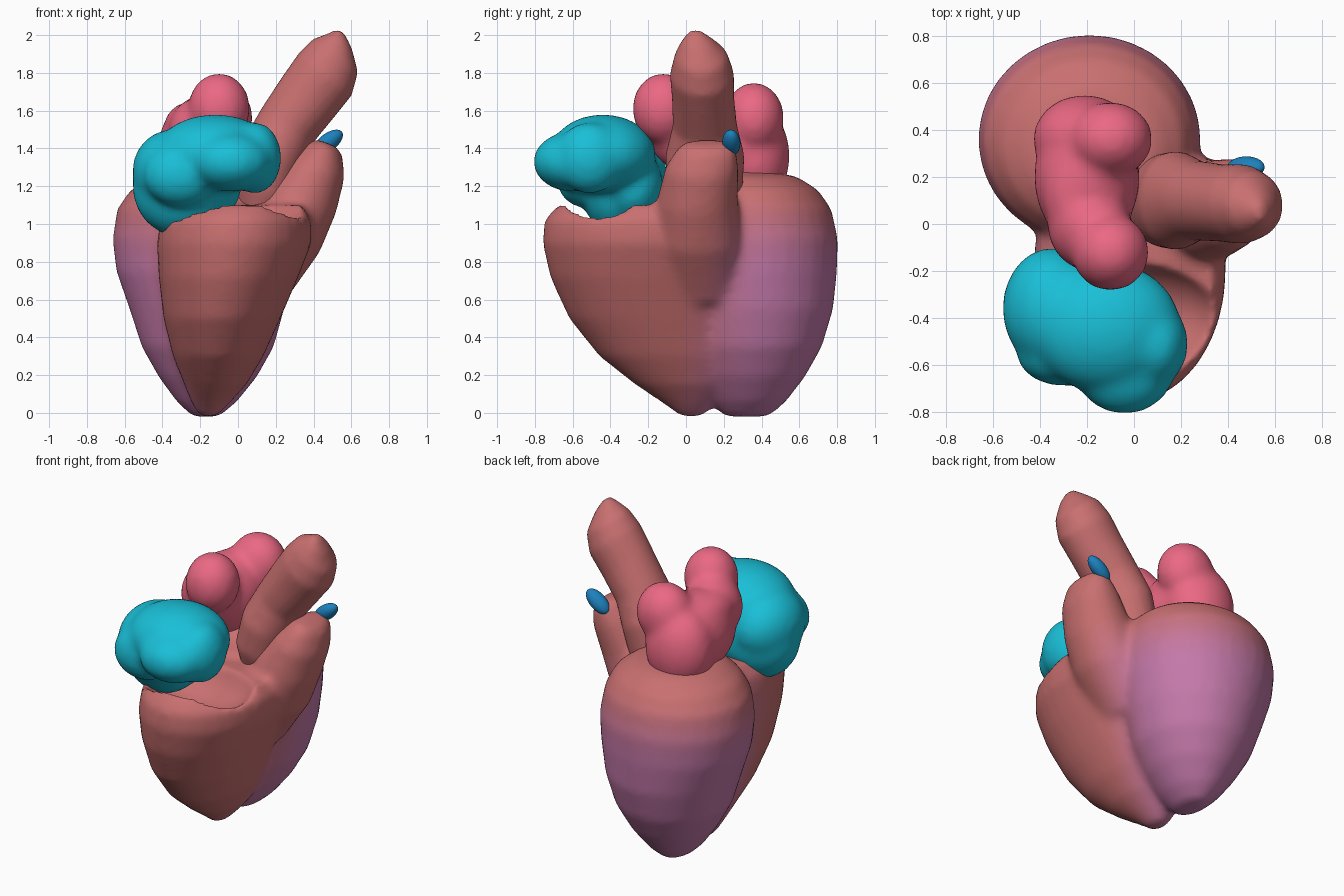
import bpy, bmesh
from math import sin, cos, pi, radians
from mathutils import Vector, Matrix

if "Cube" in bpy.data.objects:
    bpy.data.objects.remove(bpy.data.objects["Cube"])


def material(name, rgb):
    m = bpy.data.materials.new(name)
    m.diffuse_color = (*rgb, 1)
    m.use_nodes = True
    m.node_tree.nodes["Principled BSDF"].inputs["Base Color"].default_value = m.diffuse_color
    return m


def loft(bm, sections, n=32):
    """Closed body through elliptical rings (x, y, z, rx, ry, lean towards +x in degrees)."""
    rings = []
    for x, y, z, rx, ry, lean in sections:
        rot = Matrix.Rotation(radians(lean), 3, 'Y')
        rings.append([bm.verts.new(Vector((x, y, z)) + rot @ Vector(
            (rx * cos(2 * pi * i / n), ry * sin(2 * pi * i / n), 0))) for i in range(n)])
    faces = [bm.faces.new(rings[0]), bm.faces.new(rings[-1])]
    for a, b in zip(rings, rings[1:]):
        faces += [bm.faces.new((a[i], a[(i + 1) % n], b[(i + 1) % n], b[i])) for i in range(n)]
    bmesh.ops.recalc_face_normals(bm, faces=faces)


def blob(bm, loc, radii, turn=(0, 0, 0)):
    rot = Matrix.Rotation(radians(turn[2]), 4, 'Z') @ Matrix.Rotation(radians(turn[1]), 4, 'Y') \
        @ Matrix.Rotation(radians(turn[0]), 4, 'X')
    mat = Matrix.Translation(loc) @ rot @ Matrix.Diagonal((*radii, 1))
    bmesh.ops.create_uvsphere(bm, u_segments=32, v_segments=20, radius=1, matrix=mat)


def make(name, bm, voxel=None, smooth=6, cutter=None, mat=None):
    """Turn a bmesh into an object, fusing its pieces into one soft skin."""
    me = bpy.data.meshes.new(name)
    bm.to_mesh(me)
    bm.free()
    ob = bpy.data.objects.new(name, me)
    bpy.context.collection.objects.link(ob)
    if cutter:
        fuse = ob.modifiers.new("fuse_first", 'REMESH')
        fuse.mode, fuse.voxel_size = 'VOXEL', voxel
        cut = ob.modifiers.new("cut", 'BOOLEAN')
        cut.operation, cut.object, cut.solver = 'DIFFERENCE', cutter, 'EXACT'
    if voxel:
        fuse = ob.modifiers.new("fuse", 'REMESH')
        fuse.mode, fuse.voxel_size = 'VOXEL', voxel
        soft = ob.modifiers.new("soften", 'SMOOTH')
        soft.factor, soft.iterations = 0.5, smooth
    dg = bpy.context.evaluated_depsgraph_get()
    ob.data = bpy.data.meshes.new_from_object(ob.evaluated_get(dg))
    ob.modifiers.clear()
    ob.data.polygons.foreach_set("use_smooth", [True] * len(ob.data.polygons))
    if mat:
        ob.data.materials.clear()
        ob.data.materials.append(mat)
    return ob


SALMON, PURPLE = Vector((.58, .16, .16)), Vector((.55, .19, .40))
salmon = material("salmon", SALMON)

# hollow where the right atrium sits
bm = bmesh.new()
blob(bm, (-.02, -.41, 1.16), (.40, .25, .25))
hollow = make("valve_hollow_cutter", bm)
hollow.hide_render = True
hollow.hide_viewport = False

# ventricles: left egg, right chamber and outflow fused together
bm = bmesh.new()
loft(bm, [(-.17, .32, -.02, .07, .12, 0), (-.165, .33, .06, .16, .20, 0),
          (-.16, .34, .19, .26, .29, 0), (-.16, .35, .35, .35, .37, 0),
          (-.165, .36, .55, .41, .42, 0), (-.185, .36, .75, .46, .44, 0),
          (-.19, .36, .92, .475, .445, 0), (-.19, .35, 1.08, .45, .42, 0),
          (-.18, .34, 1.18, .39, .36, 0), (-.17, .32, 1.25, .28, .27, 0),
          (-.17, .32, 1.28, .12, .12, 0)])
loft(bm, [(-.16, .03, -.02, .045, .06, 0), (-.145, .02, .05, .10, .14, 0),
          (-.12, -.01, .15, .165, .26, 0), (-.105, -.07, .30, .24, .39, 0),
          (-.085, -.14, .50, .31, .48, 0), (-.05, -.19, .72, .37, .53, 0),
          (-.02, -.20, .90, .41, .56, 0), (-.01, -.20, 1.02, .40, .55, 0),
          (0, -.19, 1.10, .34, .49, 0)])
loft(bm, [(.14, .08, .60, .10, .18, 15), (.25, .06, .90, .19, .23, 15),
          (.33, .06, 1.12, .20, .215, 18), (.42, .085, 1.30, .155, .195, 20),
          (.46, .11, 1.40, .10, .155, 22), (.47, .11, 1.43, .06, .11, 22)])
heart = make("ventricles", bm, voxel=.022, smooth=8, cutter=hollow)
bpy.data.objects.remove(hollow)

# soft change from salmon at the top and front to purple at the back and bottom
BANDS = 12
heart.data.materials.clear()
for i in range(BANDS):
    heart.data.materials.append(material(f"wall_{i}", SALMON.lerp(PURPLE, i / (BANDS - 1))))


def ramp(v, a, b):
    t = min(1, max(0, (v - a) / (b - a)))
    return t * t * (3 - 2 * t)


for p in heart.data.polygons:
    x, y, z = p.center
    t = ramp(y - .4 * (x + .2), -.22, .25) * ramp(z, 1.18, .72)
    p.material_index = round(t * (BANDS - 1))

# aorta
bm = bmesh.new()
loft(bm, [(.12, .10, 1.05, .13, .15, 10), (.13, .10, 1.18, .17, .20, 15),
          (.18, .10, 1.36, .175, .21, 25), (.26, .10, 1.52, .165, .17, 36),
          (.37, .09, 1.67, .175, .165, 38), (.46, .085, 1.79, .18, .17, 38),
          (.515, .08, 1.89, .15, .14, 36), (.54, .06, 1.97, .075, .08, 32),
          (.545, .05, 2.02, .025, .03, 30)])
make("aorta", bm, voxel=.02, smooth=5, mat=salmon)

# left atrium
bm = bmesh.new()
for loc, radii in [((-.20, .20, 1.40), (.225, .30, .26)), ((-.21, .36, 1.36), (.22, .19, .27)),
                   ((-.10, .36, 1.56), (.18, .16, .19)), ((-.10, -.12, 1.61), (.165, .165, .19)),
                   ((-.19, .00, 1.48), (.18, .20, .20)), ((-.24, .15, 1.52), (.15, .25, .13))]:
    blob(bm, loc, radii)
make("left_atrium", bm, voxel=.022, smooth=14, mat=material("pink", (.83, .14, .23)))

# right atrium
bm = bmesh.new()
for loc, radii in [((-.30, -.34, 1.20), (.26, .22, .27)), ((-.12, -.44, 1.37), (.32, .28, .21)),
                   ((-.04, -.60, 1.33), (.22, .21, .16)), ((-.35, -.36, 1.28), (.21, .26, .22)),
                   ((.09, -.51, 1.35), (.14, .18, .19)), ((-.20, -.28, 1.20), (.22, .16, .20)),
                   ((-.30, -.55, 1.26), (.20, .14, .17))]:
    blob(bm, loc, radii)
make("right_atrium", bm, voxel=.022, smooth=14, mat=material("cyan", (.01, .52, .68)))

# pulmonary artery stub
bm = bmesh.new()
blob(bm, (.475, .24, 1.43), (.095, .045, .05), (45, -38, 0))
make("pulmonary_artery", bm, mat=material("blue", (.012, .22, .51)))
